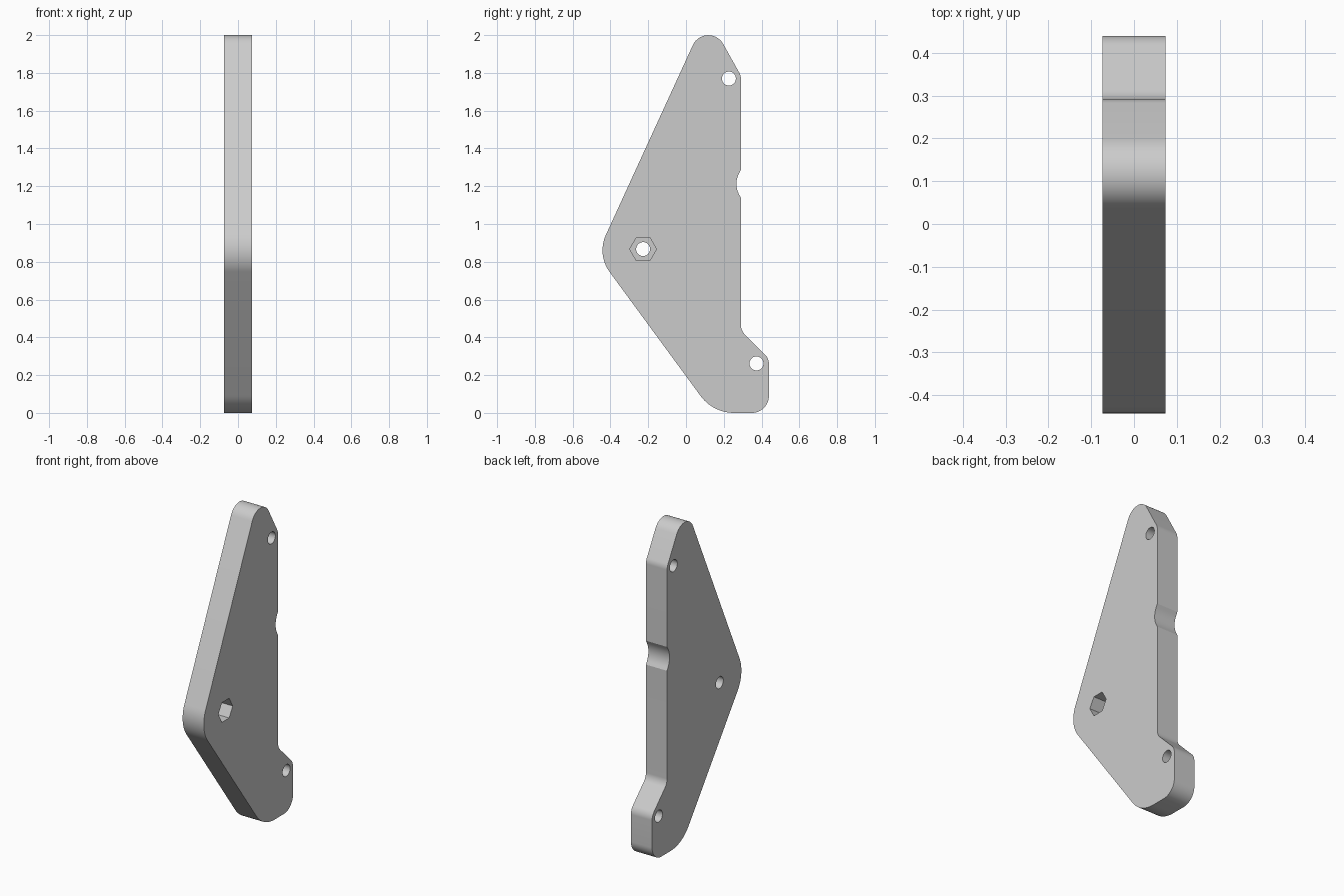
import bpy, bmesh, math
from mathutils import Vector

cube = bpy.data.objects.get("Cube")
if cube:
    bpy.data.objects.remove(cube, do_unlink=True)

HALF = 0.073          # half the plate thickness
HOLE_R = 0.037

grey = bpy.data.materials.new("light grey")
grey.use_nodes = True
colour = (0.6, 0.6, 0.6, 1)
grey.diffuse_color = colour
grey.node_tree.nodes["Principled BSDF"].inputs["Base Color"].default_value = colour


def rounded(corners, steps=14):
    """Replace each (y, z, radius) corner by a tangent arc."""
    pts = []
    for i, (y, z, r) in enumerate(corners):
        p = Vector((y, z))
        if r == 0:
            pts.append(p)
            continue
        a = (Vector(corners[i - 1][:2]) - p).normalized()
        b = (Vector(corners[(i + 1) % len(corners)][:2]) - p).normalized()
        half = a.angle(b) / 2
        centre = p + (a + b).normalized() * r / math.sin(half)
        start = p + a * r / math.tan(half) - centre
        end = p + b * r / math.tan(half) - centre
        sweep = math.pi - 2 * half
        for k in range(steps + 1):
            t = k / steps
            arc = (start * math.sin((1 - t) * sweep) + end * math.sin(t * sweep)) / math.sin(sweep)
            pts.append(centre + arc)
    return pts


def ring(y, z, r, sides):
    return [Vector((y + r * math.cos(k * math.tau / sides),
                    z + r * math.sin(k * math.tau / sides))) for k in range(sides)]


def prism(name, pts, x0, x1):
    """Extrude a y-z outline from x0 to x1."""
    bm = bmesh.new()
    face = bm.faces.new([bm.verts.new((x0, p.x, p.y)) for p in pts])
    out = bmesh.ops.extrude_face_region(bm, geom=[face])
    moved = [v for v in out["geom"] if isinstance(v, bmesh.types.BMVert)]
    bmesh.ops.translate(bm, verts=moved, vec=(x1 - x0, 0, 0))
    bmesh.ops.recalc_face_normals(bm, faces=bm.faces)
    mesh = bpy.data.meshes.new(name)
    bm.to_mesh(mesh)
    bm.free()
    mesh.materials.append(grey)
    ob = bpy.data.objects.new(name, mesh)
    bpy.context.collection.objects.link(ob)
    return ob


# Plate outline: corner position and fillet radius
outline = rounded([
    (0.143, 0, 0.22),         # bottom heel
    (0.439, 0, 0.09),         # foot
    (0.439, 0.288, 0.07),
    (0.291, 0.436, 0.07),     # inner step
    (0.291, 1.138, 0),        # shallow notch
    (0.25, 1.212, 0.12),
    (0.291, 1.287, 0),
    (0.291, 1.785, 0.07),     # shoulder
    (0.11, 2.108, 0.09),      # top nose
    (-0.472, 0.838, 0.195),   # front elbow
])
plate = prism("bracket_plate", outline, -HALF, HALF)

# Through holes and the hexagonal nut pocket on the left face
holes = [(0.227, 1.77), (0.373, 0.262), (-0.227, 0.867)]
cutters = [prism("bolt_hole", ring(y, z, HOLE_R, 32), -0.2, 0.2) for y, z in holes]
cutters.append(prism("nut_pocket", ring(-0.227, 0.867, 0.071, 6), HALF - 0.1, 0.2))

bpy.context.view_layer.objects.active = plate
for cutter in cutters:
    cutter.hide_render = True
    mod = plate.modifiers.new("cut", "BOOLEAN")
    mod.operation = "DIFFERENCE"
    mod.solver = "EXACT"
    mod.object = cutter
    bpy.ops.object.modifier_apply(modifier=mod.name)
for cutter in cutters:
    bpy.data.objects.remove(cutter, do_unlink=True)

bpy.ops.object.select_all(action="DESELECT")
plate.select_set(True)
bpy.ops.object.shade_smooth_by_angle(angle=math.radians(25))
